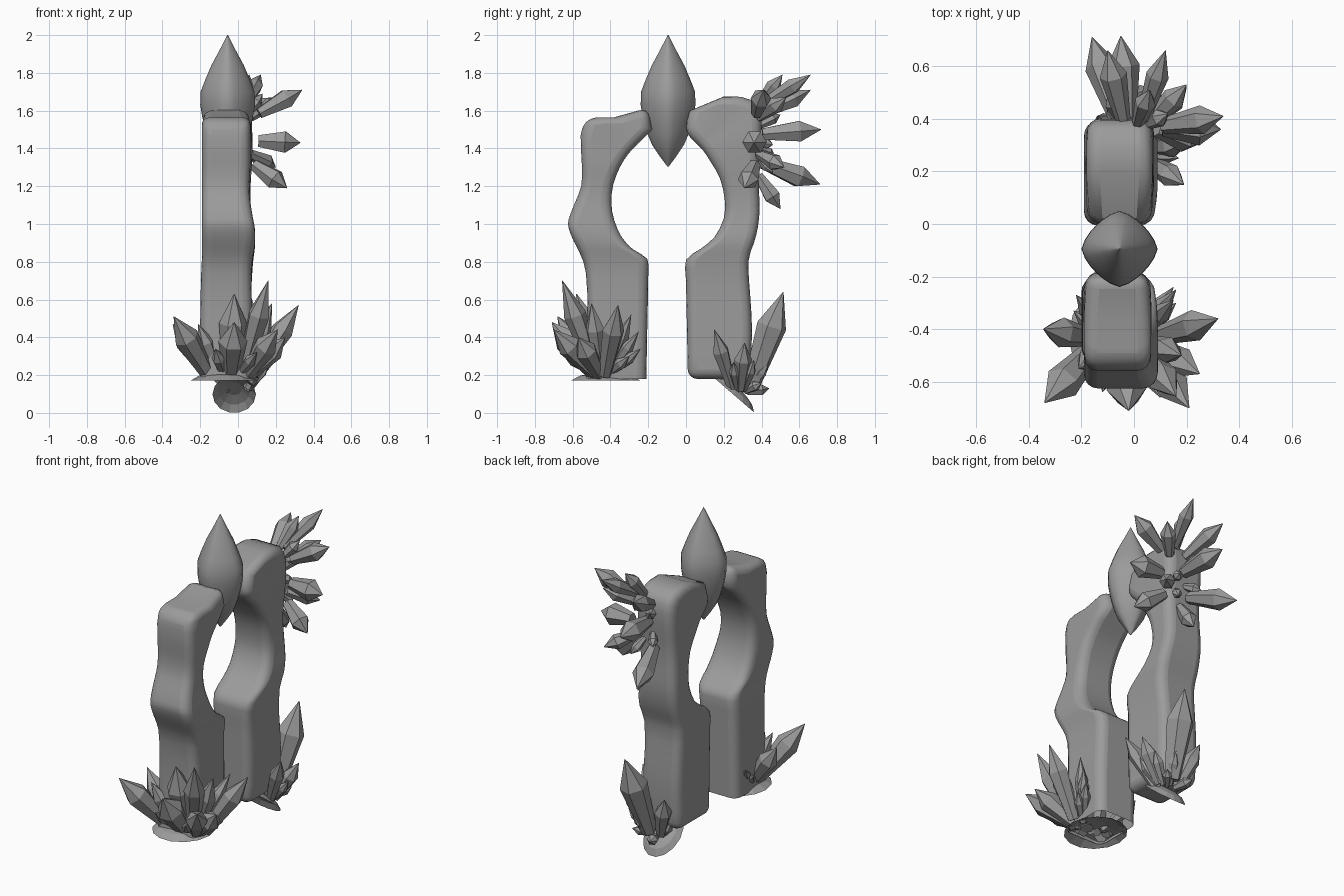
import bpy, bmesh, math
from mathutils import Vector, Matrix

if "Cube" in bpy.data.objects:
    bpy.data.objects.remove(bpy.data.objects["Cube"])

stone = bpy.data.materials.new("grey stone")
stone.diffuse_color = (0.33, 0.33, 0.33, 1)
stone.use_nodes = True
stone.node_tree.nodes["Principled BSDF"].inputs["Base Color"].default_value = stone.diffuse_color


def finish(bm, name, smooth=None, bevel=0, normals=True):
    if normals:
        bmesh.ops.recalc_face_normals(bm, faces=bm.faces)
    mesh = bpy.data.meshes.new(name)
    bm.to_mesh(mesh)
    bm.free()
    mesh.materials.append(stone)
    ob = bpy.data.objects.new(name, mesh)
    bpy.context.collection.objects.link(ob)
    if bevel:
        m = ob.modifiers.new("rounded edges", 'BEVEL')
        m.width, m.segments = bevel, 4
        m.limit_method, m.angle_limit = 'ANGLE', math.radians(55)
        m.use_clamp_overlap = False
    if smooth:
        bpy.context.view_layer.objects.active = ob
        ob.select_set(True)
        bpy.ops.object.shade_smooth_by_angle(angle=math.radians(smooth))
        ob.select_set(False)
    return ob


def loft(bm, rings, bottom=True):
    """Skin closed rings of equal size and cap the ends."""
    loops = [[bm.verts.new(p) for p in ring] for ring in rings]
    n = len(loops[0])
    for a, b in zip(loops, loops[1:]):
        for i in range(n):
            j = (i + 1) % n
            bm.faces.new((a[i], a[j], b[j], b[i]))
    if bottom:
        bm.faces.new(loops[0][::-1])
    bm.faces.new(loops[-1])


def soften(rows):
    """Insert a smooth in-between row in every interval except the last."""
    out = []
    for i in range(len(rows) - 1):
        a, b = rows[i], rows[i + 1]
        p, q = rows[max(i - 1, 0)], rows[min(i + 2, len(rows) - 1)]
        out.append(a)
        if i < len(rows) - 2:
            out.append([(9 * (s + t) - u - v) / 16 for s, t, u, v in zip(a, b, p, q)])
    return out + [rows[-1]]


def pillar(name, rows, bottom=True):
    """Each row: outer y, outer z, inner y, inner z, left x, right x."""
    bm = bmesh.new()
    loft(bm, [[(x0, oy, oz), (x1, oy, oz), (x1, iy, iz), (x0, iy, iz)]
              for oy, oz, iy, iz, x0, x1 in soften(rows)], bottom)
    finish(bm, name, smooth=45, bevel=0.05)


# Two halves of the arch
pillar("front_pillar", [
    (-.53, .18, -.21, .18, -.20, .07),
    (-.52, .50, -.205, .45, -.20, .075),
    (-.53, .74, -.20, .72, -.195, .07),
    (-.56, .84, -.205, .815, -.19, .08),
    (-.595, .91, -.28, .865, -.19, .09),
    (-.622, .98, -.34, .93, -.19, .09),
    (-.62, 1.03, -.38, 1.02, -.19, .08),
    (-.585, 1.12, -.395, 1.11, -.19, .065),
    (-.555, 1.20, -.385, 1.21, -.19, .06),
    (-.55, 1.30, -.35, 1.30, -.19, .065),
    (-.555, 1.38, -.31, 1.365, -.19, .065),
    (-.54, 1.55, -.27, 1.41, -.19, .065),
    (-.38, 1.565, -.24, 1.44, -.19, .065),
    (-.20, 1.615, -.18, 1.50, -.18, .055)], bottom=False)
pillar("rear_pillar", [
    (.335, .18, .01, .18, -.19, .07),
    (.35, .42, .005, .45, -.19, .075),
    (.34, .62, 0, .70, -.19, .07),
    (.33, .80, 0, .81, -.19, .08),
    (.36, .90, .08, .87, -.19, .09),
    (.38, .98, .15, .93, -.19, .085),
    (.39, 1.08, .20, 1.03, -.19, .07),
    (.385, 1.20, .205, 1.13, -.185, .065),
    (.385, 1.32, .18, 1.24, -.18, .07),
    (.395, 1.43, .13, 1.33, -.18, .075),
    (.40, 1.55, .09, 1.39, -.18, .075),
    (.365, 1.65, .06, 1.42, -.18, .07),
    (.20, 1.675, .04, 1.44, -.18, .07),
    (.02, 1.60, -.01, 1.49, -.17, .06)])

# Keystone gem: rounded diamond section, pointed at both ends
bm = bmesh.new()
profile = [(1.305, .004), (1.36, .045), (1.42, .085), (1.48, .11), (1.56, .133), (1.63, .145),
           (1.70, .143), (1.76, .12), (1.84, .086), (1.92, .043), (2.0, .002)]
rings = []
for z, r in profile:
    ring = []
    for i in range(24):
        a = math.tau * i / 24
        c, s = math.cos(a), math.sin(a)
        k = r * (abs(c) ** 1.45 + abs(s) ** 1.45) ** (-1 / 1.45)
        ring.append((-.055 + k * c, -.095 + k * s, z))
    rings.append(ring)
loft(bm, rings)
finish(bm, "keystone_gem", smooth=50)


def crystal(bm, base, tip, r):
    """Six-sided shard, widest past the middle, with a pointed tip."""
    base, tip = Vector(base), Vector(tip)
    axis = tip - base
    q = axis.to_track_quat('Z', 'Y')
    rings = []
    for t, k in ((0, .55), (.64, 1), (1, .02)):
        rings.append([base + axis * t + q @ Vector((r * k * math.cos(i * math.pi / 3),
                                                    r * k * math.sin(i * math.pi / 3), 0))
                      for i in range(6)])
    loft(bm, rings)


def cluster(name, root, tips, spread):
    """Shards fan out from root; bases start a little way toward each tip."""
    bm = bmesh.new()
    root = Vector(root)
    for x, y, z, r in tips:
        d = Vector((x, y, z)) - root
        off = Vector((d.x * spread[0], d.y * spread[1], d.z * spread[2]))
        crystal(bm, root + off, (x, y, z), r * 1.25)
    finish(bm, name)


# Crystal groups
cluster("front_foot_crystals", (-.05, -.44, .2), [
    (-.02, -.71, .48, .062), (-.02, -.58, .63, .06), (.16, -.655, .70, .048),
    (.32, -.36, .57, .048), (-.34, -.68, .51, .055), (-.345, -.40, .47, .046),
    (-.21, -.55, .47, .036), (.25, -.57, .40, .048), (.21, -.70, .44, .05),
    (.18, -.50, .58, .042), (.15, -.29, .52, .03), (.16, -.25, .43, .026),
    (.15, -.24, .34, .024), (.16, -.30, .30, .024), (-.22, -.27, .34, .026),
    (-.23, -.33, .28, .024), (.10, -.66, .32, .026), (-.12, -.64, .34, .03)], (.36, .14, 0))
cluster("upper_crystals", (-.01, .37, 1.45), [
    (.34, .41, 1.71, .044), (.33, .36, 1.43, .052), (.26, .31, 1.19, .046),
    (.12, .66, 1.79, .035), (-.05, .715, 1.50, .05), (-.16, .71, 1.21, .05),
    (-.02, .50, 1.08, .038), (-.10, .66, 1.71, .042), (.06, .51, 1.79, .033),
    (.20, .53, 1.67, .036), (.20, .52, 1.30, .036),
    (.13, .42, 1.69, .028), (-.10, .50, 1.58, .026), (.05, .46, 1.42, .024),
    (-.10, .47, 1.36, .024), (.06, .46, 1.27, .022)], (.35, .1, .52))
cluster("rear_foot_crystals", (-.01, .28, .11), [
    (.06, .515, .64, .065), (.19, .15, .44, .036), (.20, .31, .37, .038),
    (-.14, .41, .40, .04), (.15, .36, .28, .026), (.06, .44, .27, .024),
    (-.06, .44, .13, .026), (.09, .40, .16, .022), (-.13, .33, .22, .024),
    (.17, .25, .27, .024)], (.3, .28, .06))


def dish(name, centre, rx, ry, tilt):
    """Shallow hollow base, open underneath."""
    bm = bmesh.new()
    mat = Matrix.Translation(centre) @ Matrix.Rotation(tilt, 4, 'X')
    loft(bm, [[mat @ Vector((rx * k * math.cos(i * math.tau / 14),
                             ry * k * math.sin(i * math.tau / 14), z)) for i in range(14)]
              for k, z in ((1, 0), (.75, .025), (.35, .04))], bottom=False)
    finish(bm, name, normals=False)


# Bases of the two foot groups
dish("front_dish", (-.075, -.425, .172), .175, .187, 0)
dish("rear_dish", (-.02, .25, .098), .115, .15, math.radians(-40.8))
